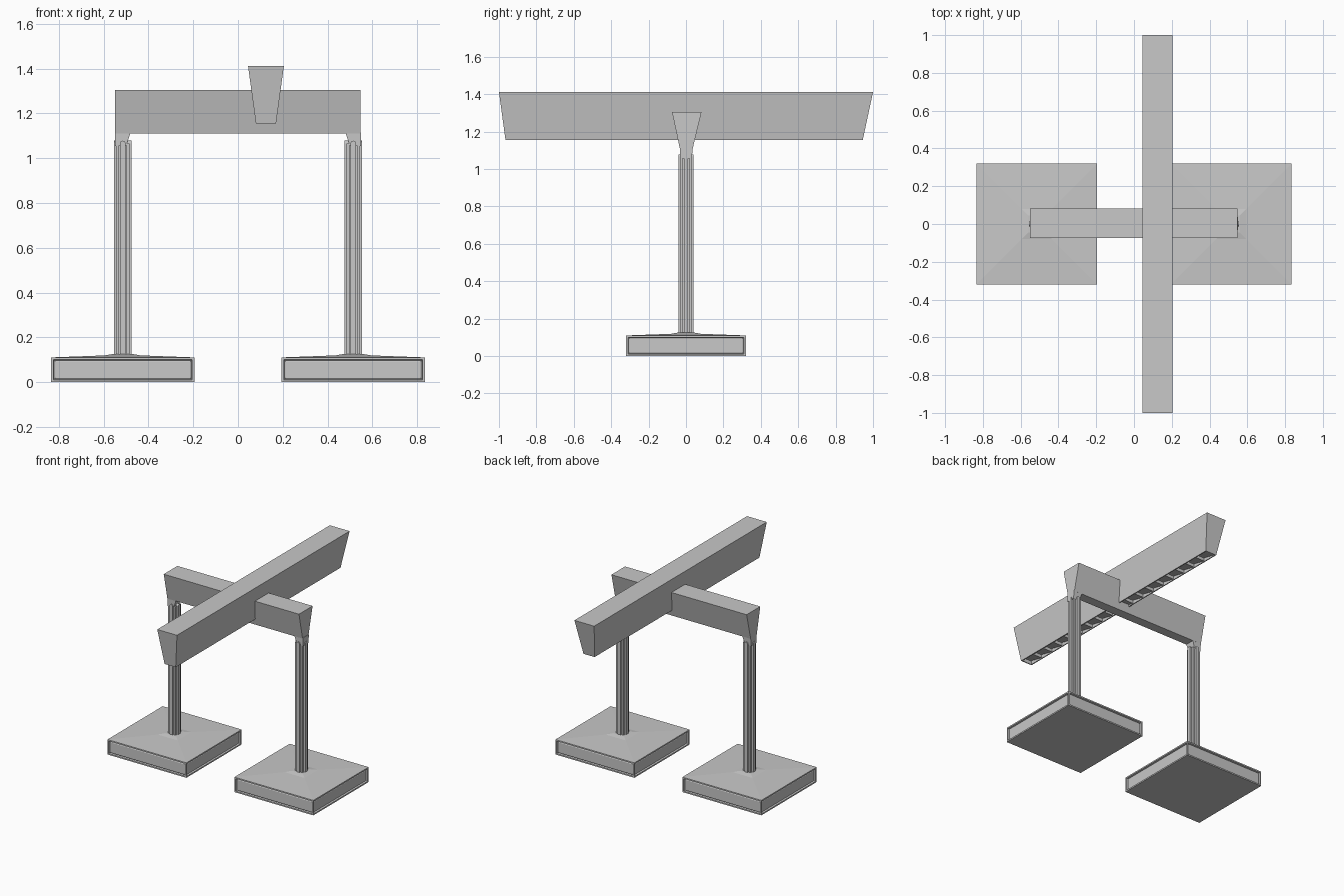
import bpy
import bmesh
import math

cube = bpy.data.objects.get("Cube")
if cube:
    bpy.data.objects.remove(cube, do_unlink=True)

# Single stone colour
stone = bpy.data.materials.new("stone_grey")
stone.use_nodes = True
stone.diffuse_color = (0.58, 0.58, 0.58, 1)
stone.node_tree.nodes["Principled BSDF"].inputs["Base Color"].default_value = (0.58, 0.58, 0.58, 1)


def finish(bm, name):
    bmesh.ops.recalc_face_normals(bm, faces=bm.faces)
    mesh = bpy.data.meshes.new(name)
    bm.to_mesh(mesh)
    bm.free()
    mesh.materials.append(stone)
    obj = bpy.data.objects.new(name, mesh)
    bpy.context.collection.objects.link(obj)
    return obj


def loft(rings):
    """Skin a stack of equal-length closed rings and cap both ends."""
    bm = bmesh.new()
    loops = [[bm.verts.new(p) for p in ring] for ring in rings]
    n = len(loops[0])
    for low, high in zip(loops, loops[1:]):
        for i in range(n):
            j = (i + 1) % n
            bm.faces.new((low[i], low[j], high[j], high[i]))
    bm.faces.new(loops[0][::-1])
    bm.faces.new(loops[-1])
    bmesh.ops.recalc_face_normals(bm, faces=bm.faces)
    return bm


def rect(x0, x1, y0, y1, z):
    return [(x0, y0, z), (x1, y0, z), (x1, y1, z), (x0, y1, z)]


def square(cx, half, z):
    return rect(cx - half, cx + half, -half, half, z)


def turn(p, k):
    """Rotate a plan point by k quarter turns."""
    for _ in range(k):
        p = (-p[1], p[0])
    return p


# One quarter of the grooved shaft, seen from above
QUARTER = [(0.02, 0.012), (0.02, 0.018), (0.031, 0.018), (0.031, 0.031),
           (0.018, 0.031), (0.018, 0.02), (0.012, 0.02)]


def base(cx, side):
    # Plinth with a low concave pyramid on top and sunk side panels
    bm = loft([square(cx, 0.32, 0), square(cx, 0.32, 0.11),
               square(cx, 0.08, 0.119), square(cx, 0.045, 0.125)])
    sides = [f for f in bm.faces if abs(f.normal.z) < 0.1 and f.calc_center_median().z < 0.1]
    bmesh.ops.inset_individual(bm, faces=sides, thickness=0.014)
    bmesh.ops.inset_individual(bm, faces=sides, thickness=0.004, depth=-0.012)
    bmesh.ops.inset_individual(bm, faces=sides, thickness=0.009, depth=0.004)
    finish(bm, side + "_base")


def column(cx, side):
    # Grooved shaft
    plan = [turn(p, k) for k in range(4) for p in QUARTER]
    finish(loft([[(cx + x, y, z) for x, y in plan] for z in (0.11, 1.066)]), side + "_shaft")

    # Four flat ribs with rounded tops
    arch = [(-0.012, 0.11), (0.012, 0.11)]
    arch += [(0.012 * math.cos(a), 1.066 + 0.012 * math.sin(a))
             for a in (math.pi * i / 8 for i in range(9))]
    for k, face in enumerate(("outer_x", "back", "inner_x", "front")):
        rings = []
        for depth in (0.01, 0.04):
            ring = []
            for w, z in arch:
                x, y = turn((depth, w), k)
                ring.append((cx + x, y, z))
            rings.append(ring)
        finish(loft(rings), side + "_rib_" + face)


def capital(cx, side):
    # Tapered block joining the column to the crossbeam
    s = 1 if cx > 0 else -1
    lower = sorted((s * 0.50, s * 0.55))
    upper = sorted((s * 0.48, s * 0.55))
    finish(loft([rect(*lower, -0.031, 0.031, 1.055),
                 rect(*upper, -0.033, 0.036, 1.115)]), side + "_capital")


for cx, side in ((0.515, "left"), (-0.515, "right")):
    base(cx, side)
    column(cx, side)
    capital(cx, side)

# Crossbeam, wider at the top
finish(loft([rect(-0.55, 0.547, -0.033, 0.036, 1.11),
             rect(-0.55, 0.547, -0.075, 0.083, 1.305)]), "crossbeam")

# Long top beam with a sunk underside
bm = loft([rect(0.08, 0.17, -0.965, 0.945, 1.155),
           rect(0.045, 0.205, -1, 1, 1.412)])
under = [f for f in bm.faces if f.normal.z < -0.9]
bmesh.ops.inset_individual(bm, faces=under, thickness=0.01)
bmesh.ops.inset_individual(bm, faces=under, thickness=0.0, depth=-0.025)
finish(bm, "top_beam")

# Row of slanted teeth in the underside
COUNT = 18
pitch = 1.89 / COUNT
for i in range(COUNT):
    y = -0.955 + i * pitch
    tooth = [(y, 1.182), (y + pitch, 1.182), (y + pitch, 1.158)]
    finish(loft([[(x, a, z) for a, z in tooth] for x in (0.088, 0.162)]), "tooth_%02d" % (i + 1))
